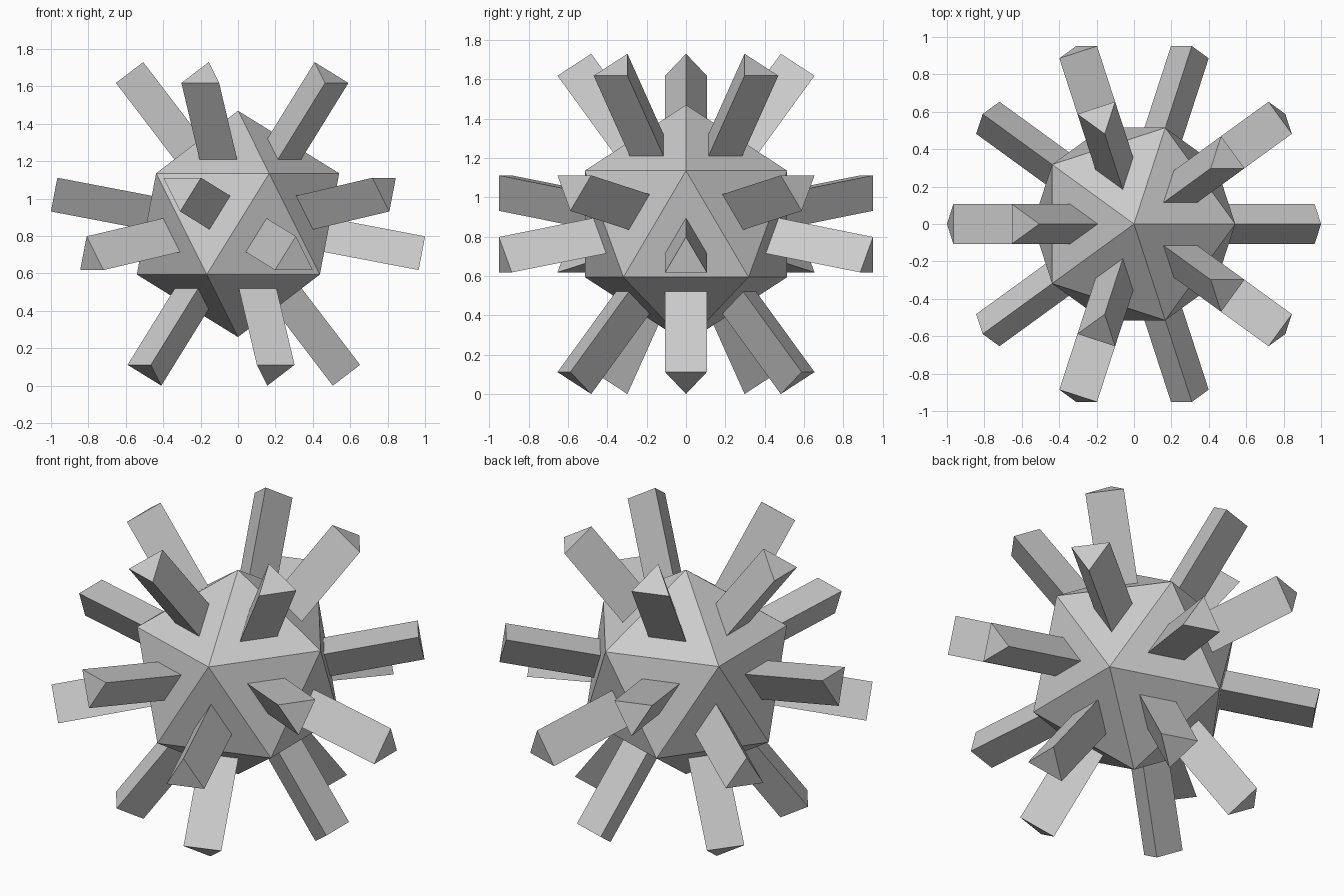
import bpy
import bmesh
from mathutils import Matrix, Vector

RADIUS = 0.605          # core centre to corner
CENTRE = Vector((0, 0, 0.865))
TIP = 0.995             # core centre to spike end
SCALE = 1 / 3           # spike section relative to a core face

cube = bpy.data.objects.get("Cube")
if cube:
    bpy.data.objects.remove(cube, do_unlink=True)

grey = bpy.data.materials.new("light grey")
grey.use_nodes = True
colour = (0.6, 0.6, 0.6, 1)
grey.diffuse_color = colour
grey.node_tree.nodes["Principled BSDF"].inputs["Base Color"].default_value = colour


def add_object(name, mesh, matrix):
    obj = bpy.data.objects.new(name, mesh)
    obj.matrix_world = matrix
    bpy.context.collection.objects.link(obj)
    return obj


# Faceted twenty-sided core
bm = bmesh.new()
bmesh.ops.create_icosphere(bm, subdivisions=1, radius=RADIUS)
bm.normal_update()
facets = [(f.calc_center_median(), f.normal.copy(), f.verts[0].co.copy())
          for f in bm.faces]
core_mesh = bpy.data.meshes.new("core")
bm.to_mesh(core_mesh)
bm.free()
core_mesh.materials.append(grey)
add_object("core", core_mesh, Matrix.Translation(CENTRE))

# Shared three-sided spike, corner along local +x, root slightly sunk in the core
middle, normal, corner = facets[0]
root = middle.length - 0.02
spike_radius = (corner - middle).length * SCALE
bm = bmesh.new()
bmesh.ops.create_cone(bm, cap_ends=True, segments=3, radius1=spike_radius,
                      radius2=spike_radius, depth=TIP - root)
# Turn the section so that one corner lies exactly on +x
first = bm.verts[:][0].co
angle = Vector((first.x, first.y)).angle_signed(Vector((1, 0)))
bmesh.ops.rotate(bm, verts=bm.verts, matrix=Matrix.Rotation(-angle, 3, "Z"))
bmesh.ops.translate(bm, verts=bm.verts, vec=(0, 0, (TIP + root) / 2))
bmesh.ops.recalc_face_normals(bm, faces=bm.faces)
spike_mesh = bpy.data.meshes.new("spike")
bm.to_mesh(spike_mesh)
bm.free()
spike_mesh.materials.append(grey)

# One spike per core face, section aligned with the face corners
for i, (middle, normal, corner) in enumerate(facets):
    x_axis = (corner - middle).normalized()
    y_axis = normal.cross(x_axis)
    turn = Matrix((x_axis, y_axis, normal)).transposed().to_4x4()
    add_object(f"spike_{i + 1}", spike_mesh, Matrix.Translation(CENTRE) @ turn)
